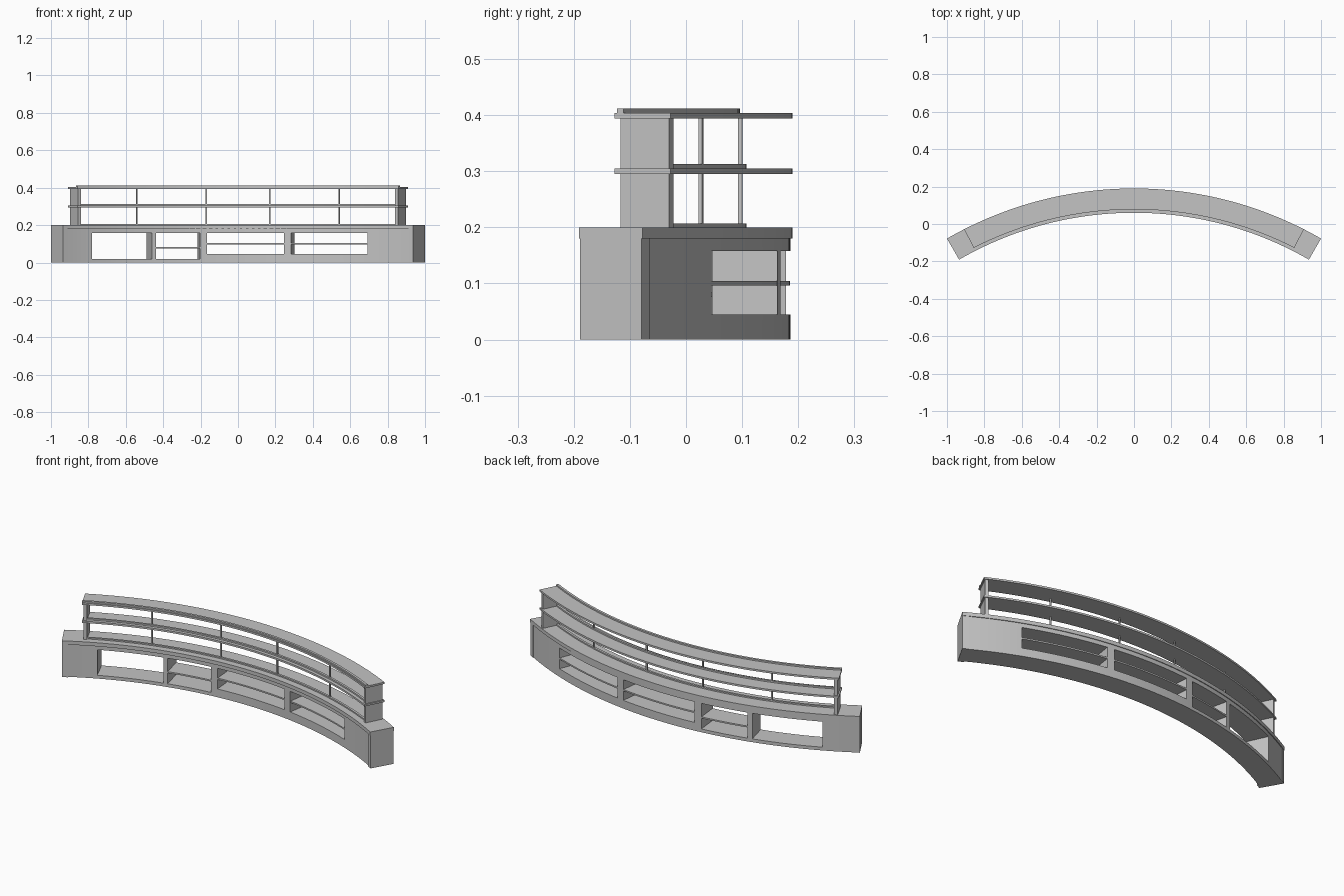
import bpy
import bmesh
from math import sin, cos, radians, ceil

cube = bpy.data.objects.get("Cube")
if cube:
    bpy.data.objects.remove(cube, do_unlink=True)

CENTRE_Y = -1.81   # centre of the arc every part follows

grey = bpy.data.materials.new("plain grey")
grey.use_nodes = True
grey.diffuse_color = (0.55, 0.55, 0.55, 1)
grey.node_tree.nodes["Principled BSDF"].inputs["Base Color"].default_value = grey.diffuse_color


def arc_block(name, a0, a1, r0, r1, z0, z1):
    """Box bent along the arc: angles in degrees from +y, radii, heights."""
    bm = bmesh.new()
    steps = max(1, ceil(abs(a1 - a0)))
    rings = []
    for i in range(steps + 1):
        a = radians(a0 + (a1 - a0) * i / steps)
        rings.append([bm.verts.new((r * sin(a), CENTRE_Y + r * cos(a), z))
                      for r, z in ((r0, z0), (r1, z0), (r1, z1), (r0, z1))])
    for p, q in zip(rings, rings[1:]):
        for k in range(4):
            n = (k + 1) % 4
            bm.faces.new((p[k], p[n], q[n], q[k]))
    bm.faces.new(rings[0])
    bm.faces.new(rings[-1])
    bmesh.ops.recalc_face_normals(bm, faces=bm.faces)
    mesh = bpy.data.meshes.new(name)
    bm.to_mesh(mesh)
    bm.free()
    mesh.materials.append(grey)
    obj = bpy.data.objects.new(name, mesh)
    bpy.context.collection.objects.link(obj)
    return obj


def select(obj):
    bpy.ops.object.select_all(action='DESELECT')
    obj.select_set(True)
    bpy.context.view_layer.objects.active = obj


# Counter base with open compartments: start angle, end angle, floor, shelf height
base = arc_block("counter_base", -29.1, 29.1, 1.878, 1.996, 0, 0.18)
compartments = [(-24.6, -14.2, 0.018, None), (-13.5, -6.2, 0.018, 0.076),
                (-5.1, 7.55, 0.045, 0.096), (8.7, 21.6, 0.045, 0.096)]
for i, (a0, a1, floor, shelf) in enumerate(compartments, 1):
    cutter = arc_block("cutter", a0, a1, 1.8, 2.1, floor, 0.158)
    cutter.hide_render = True
    cut = base.modifiers.new("opening", 'BOOLEAN')
    cut.object = cutter
    cut.operation = 'DIFFERENCE'
    cut.solver = 'EXACT'
    select(base)
    bpy.ops.object.modifier_apply(modifier=cut.name)
    bpy.data.objects.remove(cutter, do_unlink=True)
    if shelf:
        arc_block(f"compartment_shelf_{i}", a0, a1, 1.88, 1.995, shelf, shelf + 0.008)

# Countertop and the two raised shelves
arc_block("countertop", -30, 30, 1.87, 2.0, 0.18, 0.2)
arc_block("middle_shelf", -27, 27, 1.888, 2.0, 0.295, 0.305)
arc_block("top_shelf", -27, 27, 1.888, 2.0, 0.394, 0.404)

# Low lips along the front of each level
arc_block("countertop_lip", -26.3, 26.3, 1.906, 1.918, 0.2, 0.207)
arc_block("middle_shelf_lip", -26.3, 26.3, 1.906, 1.918, 0.305, 0.313)
arc_block("top_shelf_lip", -27, 27, 1.893, 1.906, 0.404, 0.412)

# End caps, shelf end panels and slim posts on both sides
for side, s in (("left", 1), ("right", -1)):
    arc_block(f"{side}_end_cap", s * 29.1, s * 30, 1.872, 1.998, 0, 0.18)
    for level, z0, z1 in (("lower", 0.2, 0.295), ("upper", 0.305, 0.394)):
        arc_block(f"{side}_{level}_end_panel", s * 26.3, s * 26.8, 1.897, 1.994, z0, z1)
        for place, a in (("inner", 5.1), ("outer", 16.4)):
            arc_block(f"{side}_{level}_{place}_post", s * a - 0.11, s * a + 0.11,
                      1.911, 1.918, z0, z1)

# Smooth the curved faces, keep the corners crisp
for obj in list(bpy.context.collection.objects):
    if obj.type == 'MESH' and grey.name in obj.data.materials:
        select(obj)
        bpy.ops.object.shade_smooth_by_angle(angle=radians(30))
